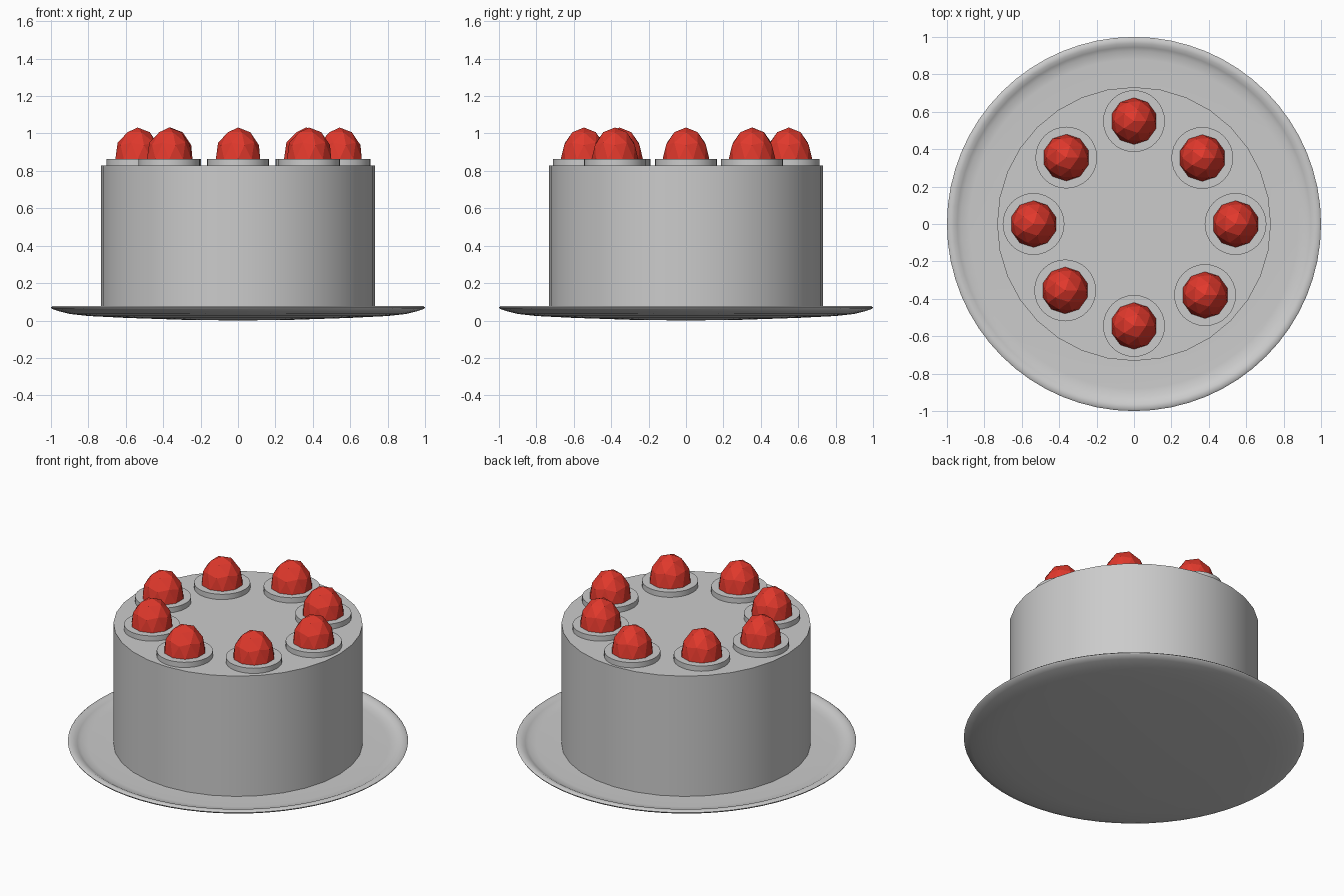
import bpy, bmesh, math

if "Cube" in bpy.data.objects:
    bpy.data.objects.remove(bpy.data.objects["Cube"])

red = bpy.data.materials.new("berry_red")
red.diffuse_color = (0.75, 0.04, 0.025, 1)
red.use_nodes = True
red.node_tree.nodes["Principled BSDF"].inputs["Base Color"].default_value = red.diffuse_color


def lathe(name, profile, sides, loc=(0, 0, 0), angle=30):
    """Revolve an (r, z) profile that starts and ends on the axis."""
    bm = bmesh.new()
    vs = [bm.verts.new((r, 0, z)) for r, z in profile]
    es = [bm.edges.new(p) for p in zip(vs, vs[1:])]
    bmesh.ops.spin(bm, geom=vs + es, cent=(0, 0, 0), axis=(0, 0, 1),
                   angle=math.tau, steps=sides, use_duplicate=False)
    bmesh.ops.remove_doubles(bm, verts=bm.verts, dist=1e-4)
    bmesh.ops.recalc_face_normals(bm, faces=bm.faces)
    me = bpy.data.meshes.new(name)
    bm.to_mesh(me)
    bm.free()
    ob = bpy.data.objects.new(name, me)
    ob.location = loc
    bpy.context.collection.objects.link(ob)
    bpy.ops.object.select_all(action='DESELECT')
    ob.select_set(True)
    bpy.context.view_layer.objects.active = ob
    bpy.ops.object.shade_smooth_by_angle(angle=math.radians(angle))
    return ob


# Shallow plate with a raised rim
lathe("plate", [(0, 0), (0.3, 0.004), (0.6, 0.014), (0.8, 0.024), (0.9, 0.035),
                (0.96, 0.05), (0.995, 0.062), (1.0, 0.07), (0.99, 0.078),
                (0.965, 0.077), (0.945, 0.066), (0.925, 0.055), (0.88, 0.052),
                (0.7, 0.05), (0, 0.05)], 64, angle=60)

# Cake body
lathe("cake", [(0, 0.045), (0.732, 0.045), (0.732, 0.83), (0, 0.83)], 32)

# Cream discs, each topped with a faceted berry
spots = [(0, 0.55), (0.365, 0.353), (0.543, 0), (0.38, -0.38),
         (0, -0.545), (-0.368, -0.355), (-0.537, 0), (-0.362, 0.355)]
for i, (x, y) in enumerate(spots, 1):
    lathe(f"cream_disc_{i}", [(0, 0.825), (0.165, 0.825), (0.165, 0.864), (0, 0.864)],
          32, (x, y, 0))
    bpy.ops.mesh.primitive_ico_sphere_add(subdivisions=2, radius=1, location=(x, y, 0.862))
    berry = bpy.context.object
    berry.name = f"berry_{i}"
    for v in berry.data.vertices:
        up = v.co.z > 0
        v.co = (v.co.x * 0.125, v.co.y * 0.125, v.co.z * (0.17 if up else 0.03))
    berry.data.materials.append(red)
